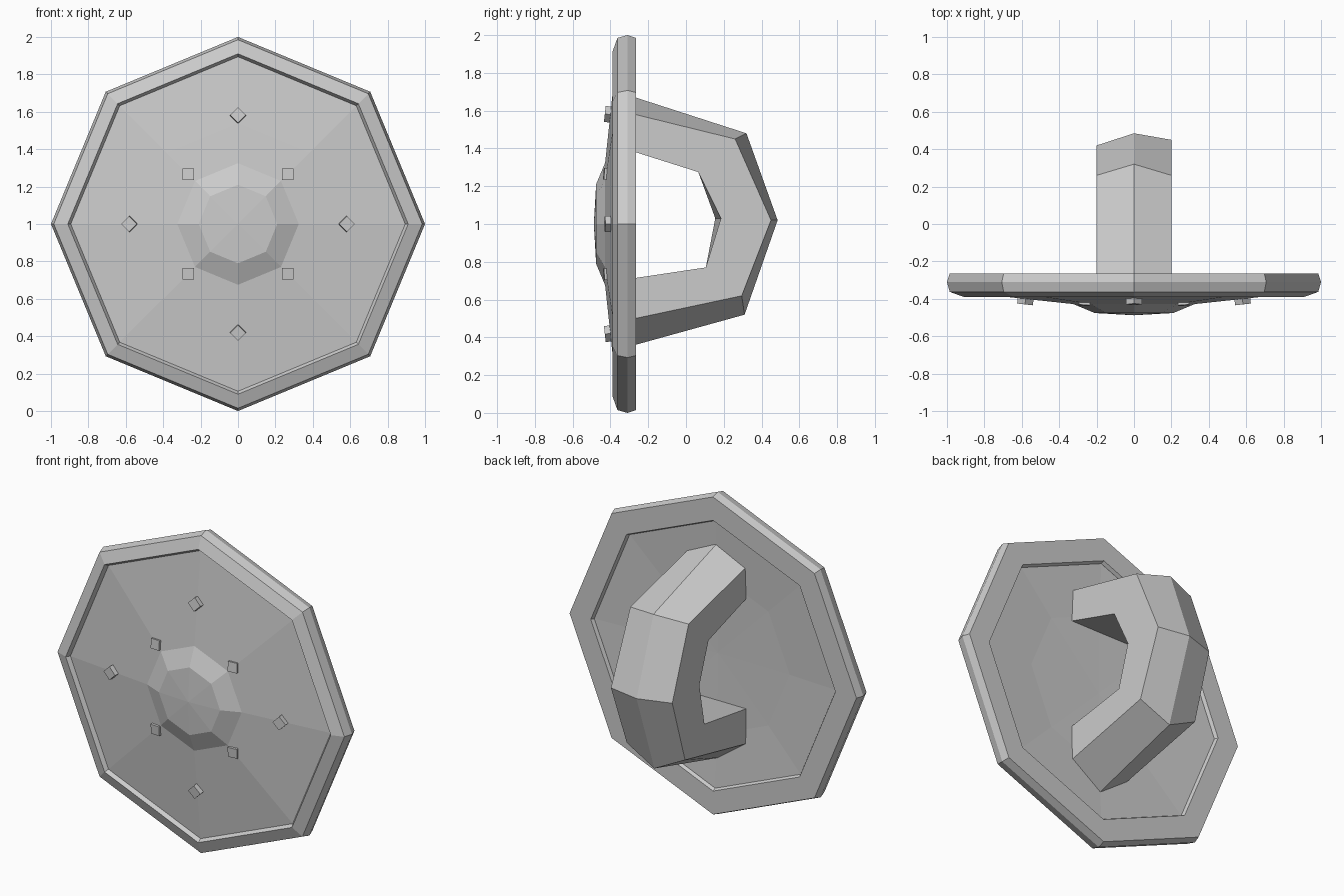
import bpy, bmesh
from math import cos, sin, pi, atan2
from mathutils import Matrix, Vector

if "Cube" in bpy.data.objects:
    bpy.data.objects.remove(bpy.data.objects["Cube"])

CENTRE_Z = 1.0
SIDES = 8


def finish(bm, name):
    bmesh.ops.remove_doubles(bm, verts=bm.verts, dist=0.0005)
    bmesh.ops.recalc_face_normals(bm, faces=bm.faces)
    mesh = bpy.data.meshes.new(name)
    bm.to_mesh(mesh)
    bm.free()
    obj = bpy.data.objects.new(name, mesh)
    bpy.context.collection.objects.link(obj)
    return obj


def skin(bm, rings, close_rings=False):
    """Join equal-length closed loops of points with faces."""
    loops = [[bm.verts.new(p) for p in ring] for ring in rings]
    pairs = list(zip(loops, loops[1:]))
    if close_rings:
        pairs.append((loops[-1], loops[0]))
    for a, b in pairs:
        n = len(a)
        for i in range(n):
            j = (i + 1) % n
            bm.faces.new((a[i], a[j], b[j], b[i]))
    return loops


def octagon(r, y):
    return [(r * cos(2 * pi * i / SIDES), y, CENTRE_Z + r * sin(2 * pi * i / SIDES))
            for i in range(SIDES)]


# Rim: closed (radius, y) profile swept round the octagon
bm = bmesh.new()
rim = [(0.985, -0.265), (1.0, -0.31), (0.985, -0.363), (0.91, -0.39),
       (0.893, -0.365), (0.84, -0.34), (0.83, -0.285), (0.84, -0.265)]
skin(bm, [octagon(r, y) for r, y in rim], close_rings=True)
finish(bm, "shield_rim")

# Dished panel with raised boss, front centre round to back centre
bm = bmesh.new()
panel = [(0.21, -0.476), (0.325, -0.428), (0.54, -0.405),
         (0.90, -0.366), (0.86, -0.285), (0.50, -0.303)]
loops = skin(bm, [octagon(r, y) for r, y in panel])
for loop, y in ((loops[0], -0.488), (loops[-1], -0.31)):
    tip = bm.verts.new((0, y, CENTRE_Z))
    for i in range(SIDES):
        bm.faces.new((loop[i], loop[(i + 1) % SIDES], tip))
finish(bm, "shield_panel")

# Studs: alternate outer and inner positions, tilted with the panel
for i in range(SIDES):
    a = 2 * pi * i / SIDES
    r, y, tilt = (0.58, -0.405, 0.11) if i % 2 == 0 else (0.373, -0.41, 0.11)
    bm = bmesh.new()
    place = (Matrix.Translation((0, 0, CENTRE_Z)) @ Matrix.Rotation(-a, 4, 'Y')
             @ Matrix.Translation((r, y, 0)) @ Matrix.Rotation(tilt, 4, 'Z')
             @ Matrix.Rotation(pi / 4, 4, 'Y') @ Matrix.Diagonal((0.06, 0.05, 0.06, 1)))
    bmesh.ops.create_cube(bm, size=1, matrix=place)
    finish(bm, f"stud_{i + 1}")

# Handle: five-sided section (ridge, outer edges, inner edges) along a C path
# each station: ridge (y, z), outer edge (y, z), inner edge (y, z), left-side shift
stations = [
    ((-0.33, 1.69), (-0.33, 1.595), (-0.33, 1.40), 0),
    ((0.32, 1.48), (0.26, 1.45), (0.065, 1.275), 0),
    ((0.485, 1.02), (0.45, 1.02), (0.185, 1.03), -0.03),
    ((0.31, 0.52), (0.295, 0.62), (0.105, 0.77), 0),
    ((-0.33, 0.343), (-0.33, 0.487), (-0.33, 0.705), 0),
]
W = 0.2
bm = bmesh.new()
rings = []
for ridge, outer, inner, s in stations:
    rings.append([(-W, inner[0] + s, inner[1]), (-W, outer[0] + s, outer[1]),
                  (0, *ridge), (W, *outer), (W, *inner)])
loops = skin(bm, rings)
bm.faces.new(loops[0])
bm.faces.new(loops[-1])
finish(bm, "arm_handle")
